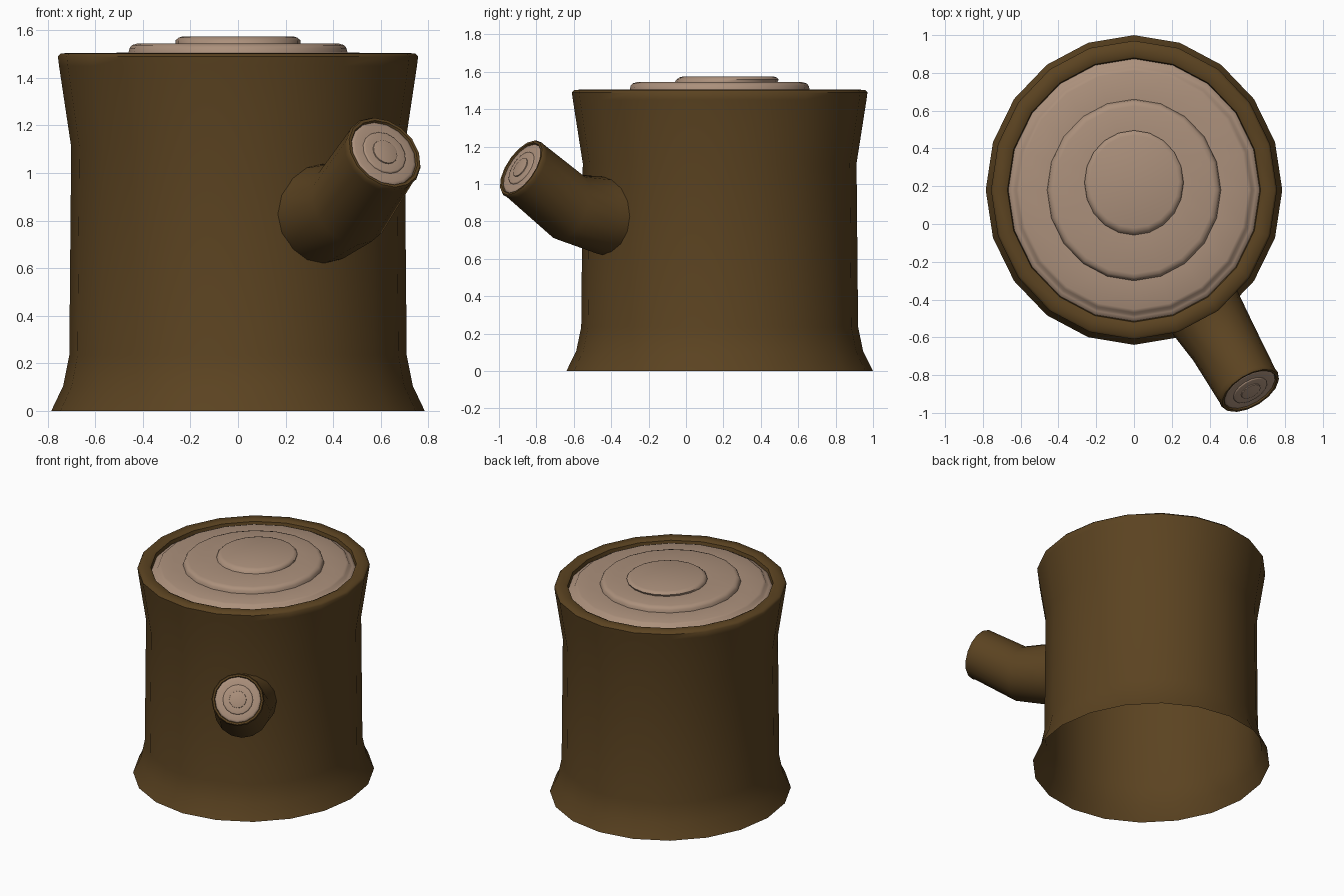
import bpy, math
from mathutils import Vector, Matrix

if "Cube" in bpy.data.objects:
    bpy.data.objects.remove(bpy.data.objects["Cube"])


def material(name, color):
    m = bpy.data.materials.new(name)
    m.diffuse_color = (*color, 1)
    m.use_nodes = True
    m.node_tree.nodes["Principled BSDF"].inputs["Base Color"].default_value = m.diffuse_color
    return m


BARK = material("bark", (0.105, 0.056, 0.015))
WOOD = material("cut_wood", (0.41, 0.28, 0.20))


def loft(name, rings, mat, angle, cap=False):
    """Skin a list of equal-length point rings into one surface."""
    n = len(rings[0])
    verts = [p for ring in rings for p in ring]
    faces = [(a * n + i, a * n + (i + 1) % n, (a + 1) * n + (i + 1) % n, (a + 1) * n + i)
             for a in range(len(rings) - 1) for i in range(n)]
    if cap:
        faces.append(tuple(range(len(verts) - n, len(verts))))
    me = bpy.data.meshes.new(name)
    me.from_pydata(verts, [], faces)
    me.materials.append(mat)
    ob = bpy.data.objects.new(name, me)
    bpy.context.collection.objects.link(ob)
    bpy.ops.object.select_all(action='DESELECT')
    ob.select_set(True)
    bpy.context.view_layer.objects.active = ob
    bpy.ops.object.shade_smooth_by_angle(angle=math.radians(angle))
    return ob


def flat_ring(r, z, cy=0.18, n=20):
    return [(r * math.cos(2 * math.pi * i / n), cy + 1.044 * r * math.sin(2 * math.pi * i / n), z)
            for i in range(n)]


def tilted_ring(center, normal, r, n=16):
    normal = Vector(normal).normalized()
    side = Vector((0, 0, 1)).cross(normal).normalized()
    up = normal.cross(side)
    return [Vector(center) + r * (math.cos(2 * math.pi * i / n) * side + math.sin(2 * math.pi * i / n) * up)
            for i in range(n)]


# Hollow trunk with flared foot and rolled rim
trunk = [(0.785, 0), (0.735, 0.105), (0.709, 0.235), (0.701, 1.11), (0.752, 1.45),
         (0.757, 1.49), (0.745, 1.503), (0.69, 1.505), (0.67, 1.495), (0.662, 1.45)]
loft("trunk_bark", [flat_ring(*p) for p in trunk], BARK, 50)

# Sawn top with stepped growth rings
top = [(0.672, 1.452), (0.665, 1.47), (0.645, 1.477), (0.632, 1.482), (0.622, 1.498), (0.605, 1.505),
       (0.46, 1.506), (0.456, 1.525), (0.445, 1.538), (0.425, 1.544),
       (0.262, 1.545, 0.215), (0.262, 1.558, 0.222), (0.25, 1.569, 0.225), (0.235, 1.574, 0.225)]
loft("trunk_top", [flat_ring(*p) for p in top], WOOD, 50, cap=True)

# Bent side branch, running from inside the trunk to its cut end
end = Vector((0.615, -0.88, 1.085))
axis = Vector((0.45, -0.74, 0.50)).normalized()
branch = [tilted_ring((0.31, -0.35, 0.82), (0.53, -0.85, 0.0), 0.215),
          tilted_ring((0.37, -0.46, 0.832), (0.53, -0.85, 0.05), 0.207),
          tilted_ring((0.472, -0.625, 0.875), (0.50, -0.80, 0.33), 0.186)]
for r, d in [(0.172, -0.03), (0.175, -0.008), (0.168, 0.003), (0.156, 0.002), (0.15, -0.012)]:
    branch.append(tilted_ring(end + axis * d, axis, r))
loft("branch_bark", branch, BARK, 50)

# Cut end of the branch with small stepped rings
steps = [(0.155, -0.012), (0.148, -0.004), (0.138, -0.001), (0.1, -0.001), (0.098, 0.004),
         (0.092, 0.006), (0.057, 0.006), (0.056, 0.011), (0.05, 0.013)]
loft("branch_end", [tilted_ring(end + axis * d, axis, r) for r, d in steps], WOOD, 50, cap=True)
